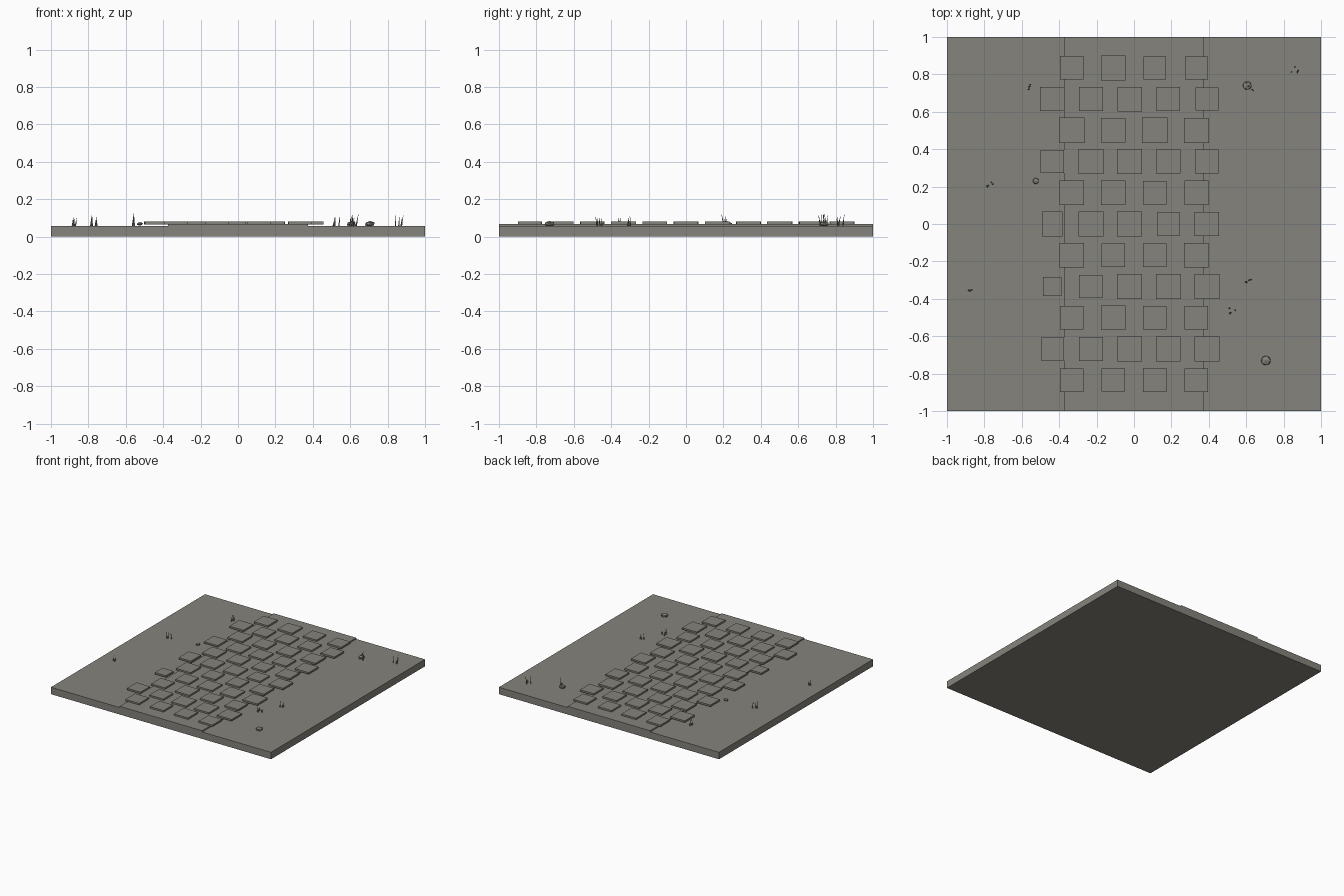
import bpy, bmesh, math, random
from mathutils import Matrix, Vector

if "Cube" in bpy.data.objects:
    bpy.data.objects.remove(bpy.data.objects["Cube"])

random.seed(4)
stone_mat = bpy.data.materials.new("warm grey stone")
stone_mat.diffuse_color = (0.235, 0.228, 0.2, 1)
stone_mat.use_nodes = True
stone_mat.node_tree.nodes["Principled BSDF"].inputs["Base Color"].default_value = stone_mat.diffuse_color


def finish(name, bm):
    me = bpy.data.meshes.new(name)
    bm.to_mesh(me)
    bm.free()
    me.materials.append(stone_mat)
    ob = bpy.data.objects.new(name, me)
    bpy.context.collection.objects.link(ob)
    return ob


def box(bm, cx, cy, sx, sy, z0, z1):
    m = Matrix.Translation((cx, cy, (z0 + z1) / 2)) @ Matrix.Diagonal((sx, sy, z1 - z0, 1))
    bmesh.ops.create_cube(bm, size=1, matrix=m)


# ground slab
bm = bmesh.new()
box(bm, 0, 0, 2, 2, 0, 0.057)
finish("ground_slab", bm)

# raised path bed
bm = bmesh.new()
box(bm, 0, 0, 0.75, 2, 0.055, 0.067)
finish("path_bed", bm)

# paving stones in staggered rows: four, then five per row
bm = bmesh.new()
for row in range(11):
    y = -0.835 + 0.167 * row
    if row % 2 == 0:
        n, x0, x1 = 4, -0.333, 0.333
    else:
        n, x0, x1 = 5, -0.437, 0.39
    for i in range(n):
        x = x0 + (x1 - x0) * i / (n - 1)
        s = random.uniform(0.122, 0.136)
        if row == 3 and i == 0:
            s = 0.1
        sx = 0.11 if (row == 5 and i == 0) else s
        box(bm, x, y, sx, s, 0.066, 0.08)
finish("paving_stones", bm)

# small flattened pebbles
for k, (x, y, r) in enumerate([(0.605, 0.74, 0.026), (-0.525, 0.23, 0.018), (0.705, -0.73, 0.029)]):
    bm = bmesh.new()
    m = Matrix.Translation((x, y, 0.068)) @ Matrix.Diagonal((1, 1, 0.55, 1))
    bmesh.ops.create_icosphere(bm, subdivisions=1, radius=r, matrix=m)
    finish("pebble_%d" % (k + 1), bm)

# grass tufts: thin leaning blades
tufts = [(-0.55, 0.735), (-0.77, 0.21), (-0.868, -0.34), (0.612, -0.31),
         (0.525, -0.465), (0.615, 0.735), (0.858, 0.825)]
for k, (x, y) in enumerate(tufts):
    bm = bmesh.new()
    for b in range(4):
        h = random.uniform(0.04, 0.068)
        px, py = x + random.uniform(-0.018, 0.018), y + random.uniform(-0.018, 0.018)
        lean = Matrix.Rotation(random.uniform(-0.2, 0.2), 4, 'X') @ Matrix.Rotation(random.uniform(-0.2, 0.2), 4, 'Y')
        m = Matrix.Translation((px, py, 0.055)) @ lean @ Matrix.Translation((0, 0, h / 2))
        bmesh.ops.create_cone(bm, cap_ends=True, segments=4, radius1=0.004,
                              radius2=0.0005, depth=h, matrix=m)
    finish("grass_tuft_%d" % (k + 1), bm)
